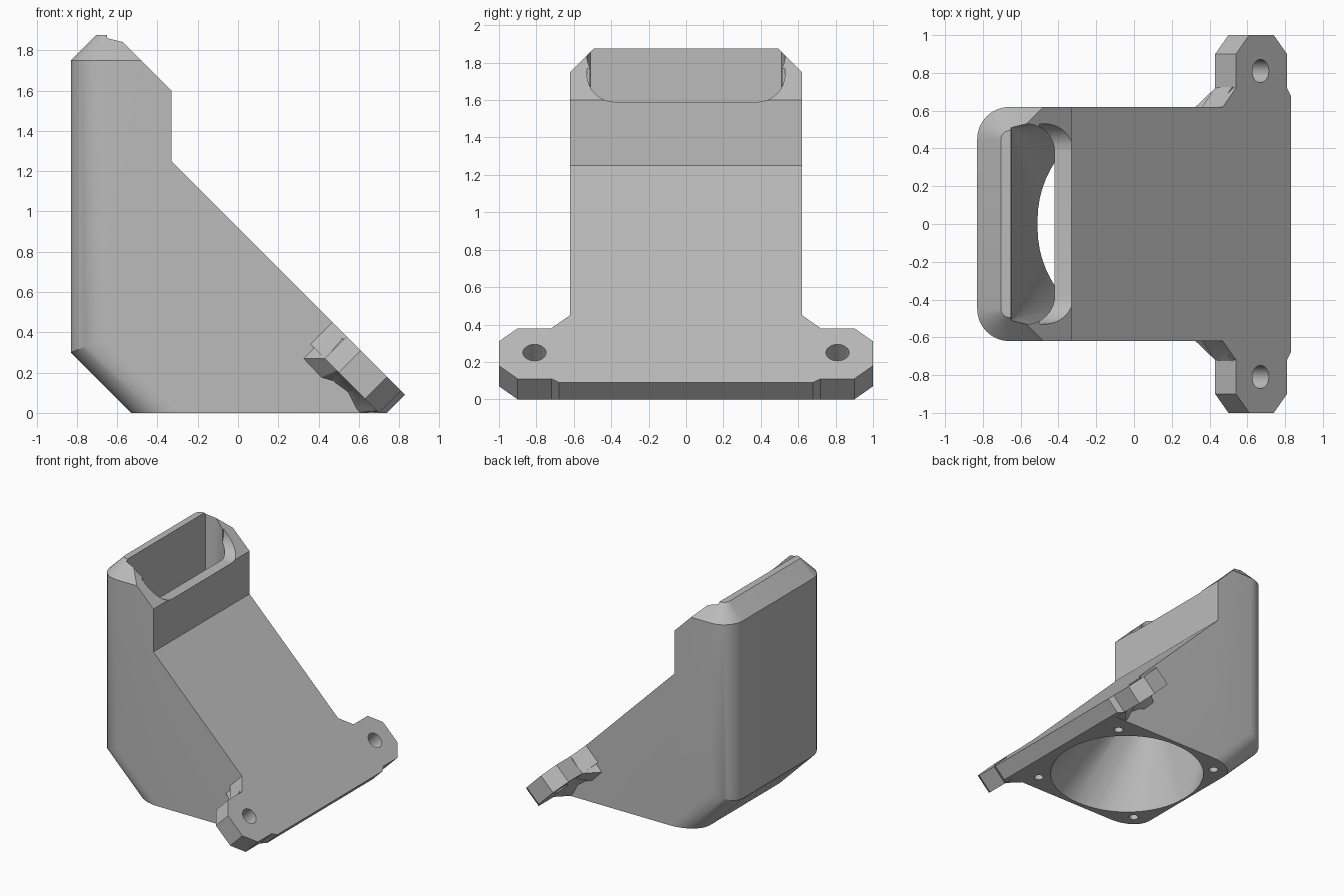
import bpy, bmesh, math
from mathutils import Vector, Matrix

cube = bpy.data.objects.get("Cube")
if cube:
    bpy.data.objects.remove(cube, do_unlink=True)

grey = bpy.data.materials.new("plain grey")
grey.use_nodes = True
grey.diffuse_color = (0.5, 0.5, 0.5, 1)
grey.node_tree.nodes["Principled BSDF"].inputs["Base Color"].default_value = (0.5, 0.5, 0.5, 1)


def finish(name, bm):
    bmesh.ops.recalc_face_normals(bm, faces=bm.faces)
    mesh = bpy.data.meshes.new(name)
    bm.to_mesh(mesh)
    bm.free()
    mesh.materials.append(grey)
    obj = bpy.data.objects.new(name, mesh)
    bpy.context.collection.objects.link(obj)
    return obj


def loft(ring_a, ring_b):
    """Closed solid between two rings with equal point counts."""
    bm = bmesh.new()
    a = [bm.verts.new(p) for p in ring_a]
    b = [bm.verts.new(p) for p in ring_b]
    bm.faces.new(a)
    bm.faces.new(b[::-1])
    for i in range(len(a)):
        j = (i + 1) % len(a)
        bm.faces.new((a[i], b[i], b[j], a[j]))
    bmesh.ops.recalc_face_normals(bm, faces=bm.faces)
    return bm


def trim(bm, point, normal):
    """Remove everything beyond a plane and cap the cut."""
    bmesh.ops.bisect_plane(bm, geom=bm.verts[:] + bm.edges[:] + bm.faces[:], dist=1e-5,
                           plane_co=point, plane_no=normal, clear_outer=True)
    rim = [e for e in bm.edges if len(e.link_faces) == 1]
    if rim:
        bmesh.ops.holes_fill(bm, edges=rim, sides=0)


def combine(target, other, operation):
    mod = target.modifiers.new("join", "BOOLEAN")
    mod.object, mod.operation, mod.solver = other, operation, "EXACT"
    bpy.context.view_layer.objects.active = target
    bpy.ops.object.modifier_apply(modifier=mod.name)
    bpy.data.objects.remove(other, do_unlink=True)


def cylinder(name, centre, radius, depth, tilt=0):
    bm = bmesh.new()
    bmesh.ops.create_cone(bm, cap_ends=True, segments=24, radius1=radius, radius2=radius, depth=depth,
                          matrix=Matrix.Translation(centre) @ Matrix.Rotation(tilt, 4, "Y"))
    return finish(name, bm)


# Duct body: side profile extruded across, back edges rounded
W, R, SEG = 0.62, 0.17, 8
side = [(-0.83, 0.3), (-0.53, 0), (0.74, 0), (0.83, 0.09), (-0.33, 1.25), (-0.33, 1.95), (-0.83, 1.95)]
bm = loft([(x, -W, z) for x, z in side], [(x, W, z) for x, z in side])
back_edges = [e for e in bm.edges if e.verts[0].co.y * e.verts[1].co.y > 0
              and all(v.co.x < -0.5 for v in e.verts)]
bmesh.ops.bevel(bm, geom=back_edges, offset=R, segments=SEG, profile=0.5, affect="EDGES")

# Mouth: chamfered rim, flat crest and sloping front
trim(bm, (0, 0, 1.875), (0, 0, 1))
trim(bm, (-0.33, 0, 1.6), (1, 0, 1))
trim(bm, (-0.83, 0, 1.75), (-1, 0, 1))
for s in (-1, 1):
    trim(bm, (0, s * W, 1.75), (0, s, 1))
    step = math.pi / 2 / SEG
    for i in range(SEG):
        a = math.pi / 2 + (i + 0.5) * step
        r = R * math.cos(step / 2)
        trim(bm, (-0.83 + R + r * math.cos(a), s * (W - R + r * math.sin(a)), 1.75),
             (math.cos(a), s * math.sin(a), 1))
duct = finish("air_duct", bm)

# Mounting flange with an ear on each side, lying on the slope
half = [(0.47, 0.62), (0.54, 0.72), (0.54, 0.9), (0.61, 1), (0.74, 1), (0.81, 0.9), (0.81, 0.72), (0.83, 0.68)]
outline = half + [(x, -y) for x, y in reversed(half)]
T = 0.11
bm = loft([(x, y, 0.92 - x) for x, y in outline], [(x - T, y, 0.92 - x - T) for x, y in outline])
trim(bm, (0, 0, 0), (0, 0, -1))
combine(duct, finish("mounting_flange", bm), "UNION")

# Curved gussets under the ears
root = [(0.43, 0.395), (0.305, 0.27), (0.4, 0.17), (0.47, 0.15), (0.54, 0.1), (0.59, 0), (0.72, 0.005), (0.79, 0.1)]
tip = [(0.52, 0.37), (0.435, 0.27), (0.49, 0.21), (0.54, 0.16), (0.59, 0.11), (0.69, 0.01), (0.72, 0.03), (0.78, 0.11)]
for s in (-1, 1):
    gusset = loft([(x, s * 0.6, z) for x, z in root], [(x, s * 0.725, z) for x, z in tip])
    bmesh.ops.triangulate(gusset, faces=gusset.faces)
    combine(duct, finish("ear_gusset", gusset), "UNION")

# Air passage: round inlet below blending to the slot above
FAN = 0.08
slot = [(-0.65, -0.51)]
for s in (-1, 1):
    arc = [(-0.57 + 0.15 * math.cos(a), s * (0.38 + 0.15 * math.sin(a)))
           for a in [math.pi / 2 * k / 10 for k in range(11)]]
    slot += arc[::-1] if s < 0 else arc
slot.append((-0.65, 0.51))
bm = bmesh.new()
for k in range(64):
    a = math.tau * k / 64
    for z in (-0.05, 0):
        bm.verts.new((FAN + 0.585 * math.cos(a), 0.585 * math.sin(a), z))
for x, y in slot:
    bm.verts.new((x, y, 1.2))
bmesh.ops.convex_hull(bm, input=bm.verts)
combine(duct, finish("inlet_cutter", bm), "DIFFERENCE")
bm = loft([(x, y, 1.19) for x, y in slot], [(x, y, 2.1) for x, y in slot])
combine(duct, finish("slot_cutter", bm), "DIFFERENCE")

# Lowered front lip with rounded ends
lip = [(0.53, 2.1)]
for s in (1, -1):
    arc = [(s * (0.38 + 0.15 * math.cos(a)), 1.74 - 0.15 * math.sin(a))
           for a in [math.pi / 2 * k / 8 for k in range(9)]]
    lip += arc if s > 0 else arc[::-1]
lip.append((-0.53, 2.1))
bm = loft([(-0.5, y, z) for y, z in lip], [(-0.2, y, z) for y, z in lip])
combine(duct, finish("lip_cutter", bm), "DIFFERENCE")

# Screw holes through the ears and in the base corners
for s in (-1, 1):
    combine(duct, cylinder("ear_hole", Vector((0.62, s * 0.81, 0.2)), 0.062, 0.6, math.pi / 4), "DIFFERENCE")
    for t in (-1, 1):
        combine(duct, cylinder("base_hole", Vector((FAN + t * 0.48, s * 0.48, 0)), 0.035, 0.2), "DIFFERENCE")

# Smooth the curves, keep the edges crisp
bpy.ops.object.select_all(action="DESELECT")
duct.select_set(True)
bpy.context.view_layer.objects.active = duct
bpy.ops.object.shade_smooth_by_angle(angle=math.radians(25))
